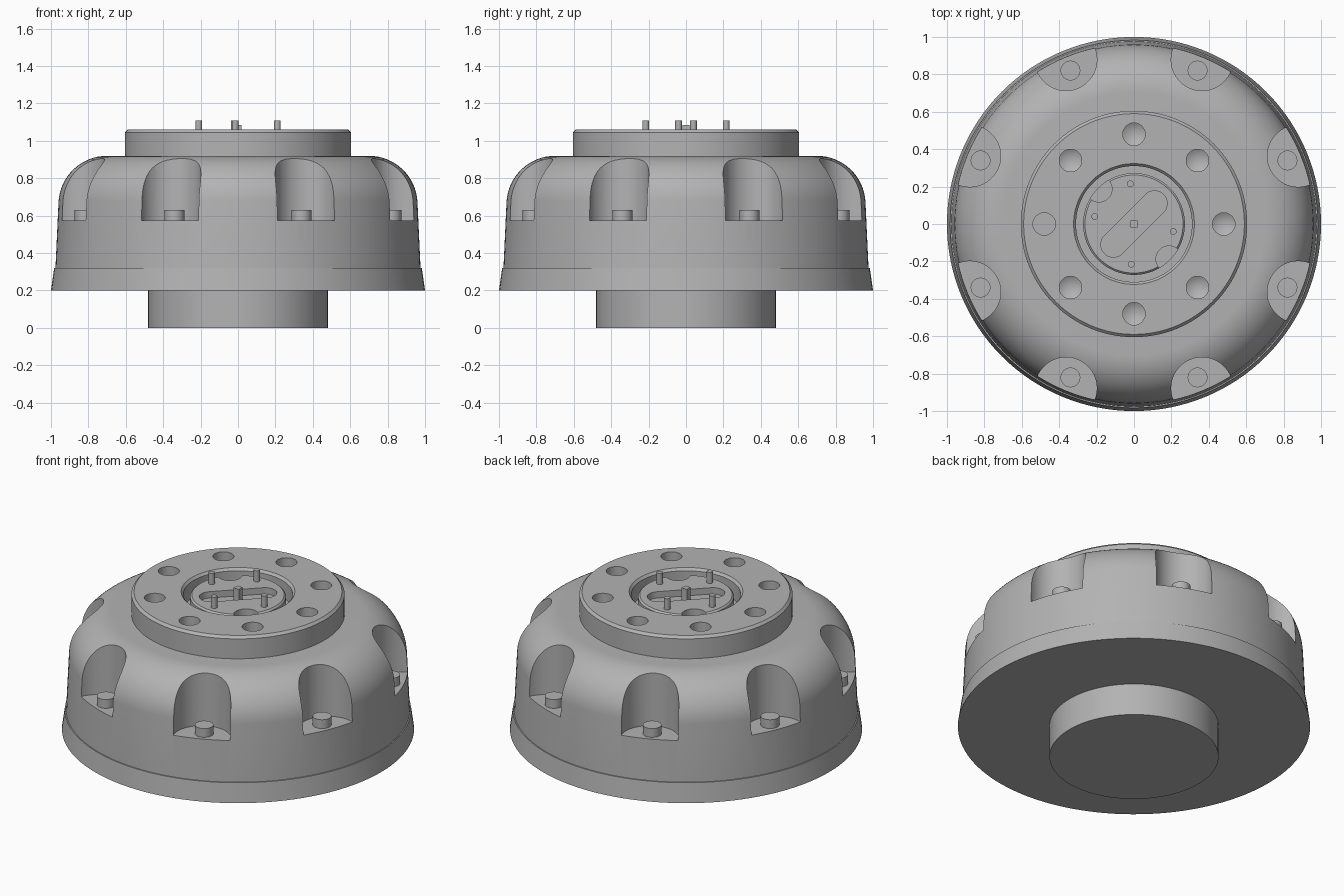
import bpy, bmesh
from math import sin, cos, pi, radians
from mathutils import Matrix, Vector

cube = bpy.data.objects.get("Cube")
if cube:
    bpy.data.objects.remove(cube, do_unlink=True)

grey = bpy.data.materials.new("machined grey")
grey.use_nodes = True
COLOUR = (0.45, 0.45, 0.45, 1)
grey.diffuse_color = COLOUR
grey.node_tree.nodes["Principled BSDF"].inputs["Base Color"].default_value = COLOUR


def make(name, bm):
    bmesh.ops.recalc_face_normals(bm, faces=bm.faces)
    mesh = bpy.data.meshes.new(name)
    bm.to_mesh(mesh)
    bm.free()
    mesh.materials.append(grey)
    ob = bpy.data.objects.new(name, mesh)
    bpy.context.collection.objects.link(ob)
    return ob


def lathe(name, profile, at=(0, 0), steps=128):
    """Revolve (radius, z) points, which start and end on the axis."""
    bm = bmesh.new()
    rings = []
    for r, z in profile:
        n = steps if r > 0 else 1
        rings.append([bm.verts.new((at[0] + r * cos(2 * pi * i / steps),
                                    at[1] + r * sin(2 * pi * i / steps), z)) for i in range(n)])
    for a, b in zip(rings, rings[1:]):
        for i in range(steps):
            j = (i + 1) % steps
            loop = [a[i % len(a)], a[j % len(a)], b[j % len(b)], b[i % len(b)]]
            bm.faces.new(list(dict.fromkeys(loop)))
    return make(name, bm)


def rod(name, r, z0, z1, at, steps=32):
    return lathe(name, [(0, z0), (r, z0), (r, z1), (0, z1)], at, steps)


def polar(r, degrees):
    return r * cos(radians(degrees)), r * sin(radians(degrees))


def cut(target, cutters):
    bpy.context.view_layer.objects.active = target
    for c in cutters:
        mod = target.modifiers.new("cut", 'BOOLEAN')
        mod.operation, mod.solver, mod.object = 'DIFFERENCE', 'EXACT', c
        bpy.ops.object.modifier_apply(modifier=mod.name)
        bpy.data.objects.remove(c, do_unlink=True)


def smooth(*objects):
    bpy.ops.object.select_all(action='DESELECT')
    for ob in objects:
        ob.select_set(True)
    bpy.context.view_layer.objects.active = objects[0]
    bpy.ops.object.shade_smooth_by_angle(angle=radians(30))


# Housing: flared base band, seam, tapered wall and rounded shoulder
shoulder = [(0.70 + 0.26 * cos(a), 0.66 + 0.26 * sin(a))
            for a in (radians(4 + 86 * i / 16) for i in range(17))]
housing = lathe("housing", [(0, 0.2), (1, 0.2), (0.983, 0.32), (0.976, 0.32)]
                + shoulder + [(0, 0.92)])

# Eight scalloped pockets, each with a stub on its floor
angles = [22.5 + 45 * i for i in range(8)]
cut(housing, [rod("pocket_cutter", 0.165, 0.575, 1.2, polar(0.95, a), 64) for a in angles])
stubs = [rod("pocket_stub", 0.053, 0.57, 0.63, polar(0.888, a)) for a in angles]

# Mounting neck below
neck = rod("neck", 0.48, 0, 0.21, (0, 0), 128)

# Collar with a chamfered rim and a central recess
collar = lathe("collar", [(0, 0.91), (0.605, 0.91), (0.605, 1.045), (0.59, 1.06),
                          (0.323, 1.06), (0.31, 1.045), (0.31, 0.94), (0, 0.94)])
holes = []
for i in range(8):
    tip = 0.96 if i == 4 else 0.925      # one hole has a flat bottom
    holes.append(lathe("hole_cutter", [(0, tip), (0.06, 0.96), (0.06, 1.1), (0, 1.1)]
                       if i != 4 else [(0, tip), (0.06, tip), (0.06, 1.1), (0, 1.1)],
                       polar(0.48, 45 * i), 32))
cut(collar, holes)

# Connector plug with a diagonal slot and two keying notches
plug = lathe("connector_plug", [(0, 0.93), (0.272, 0.93), (0.272, 1.03), (0.262, 1.04), (0, 1.04)])
bm = bmesh.new()
outline = []
for side in (0, 180):
    end = Vector((*polar(0.155, 45 + side), 1.0))
    for i in range(17):
        outline.append(bm.verts.new(end + Vector((*polar(0.068, side - 45 + 180 * i / 16), 0))))
face = bm.faces.new(outline)
top = bmesh.ops.extrude_face_region(bm, geom=[face])["geom"]
bmesh.ops.translate(bm, vec=(0, 0, 0.1), verts=[v for v in top if isinstance(v, bmesh.types.BMVert)])
slot = make("slot_cutter", bm)
cut(plug, [slot] + [rod("notch_cutter", 0.07, 0.96, 1.1, polar(0.265, a)) for a in (135, 315)])

# Contact pins and the square centre peg
pins = [rod("contact_pin", 0.018, 1.03, 1.11, p, 24)
        for p in ((-0.02, 0.215), (-0.21, 0.04), (0.21, -0.04), (-0.015, -0.215))]
bm = bmesh.new()
bmesh.ops.create_cube(bm, size=1, matrix=Matrix.Translation((0, 0, 1.037))
                      @ Matrix.Diagonal((0.036, 0.036, 0.096, 1)))
make("centre_peg", bm)

smooth(housing, neck, collar, plug, *stubs, *pins)
